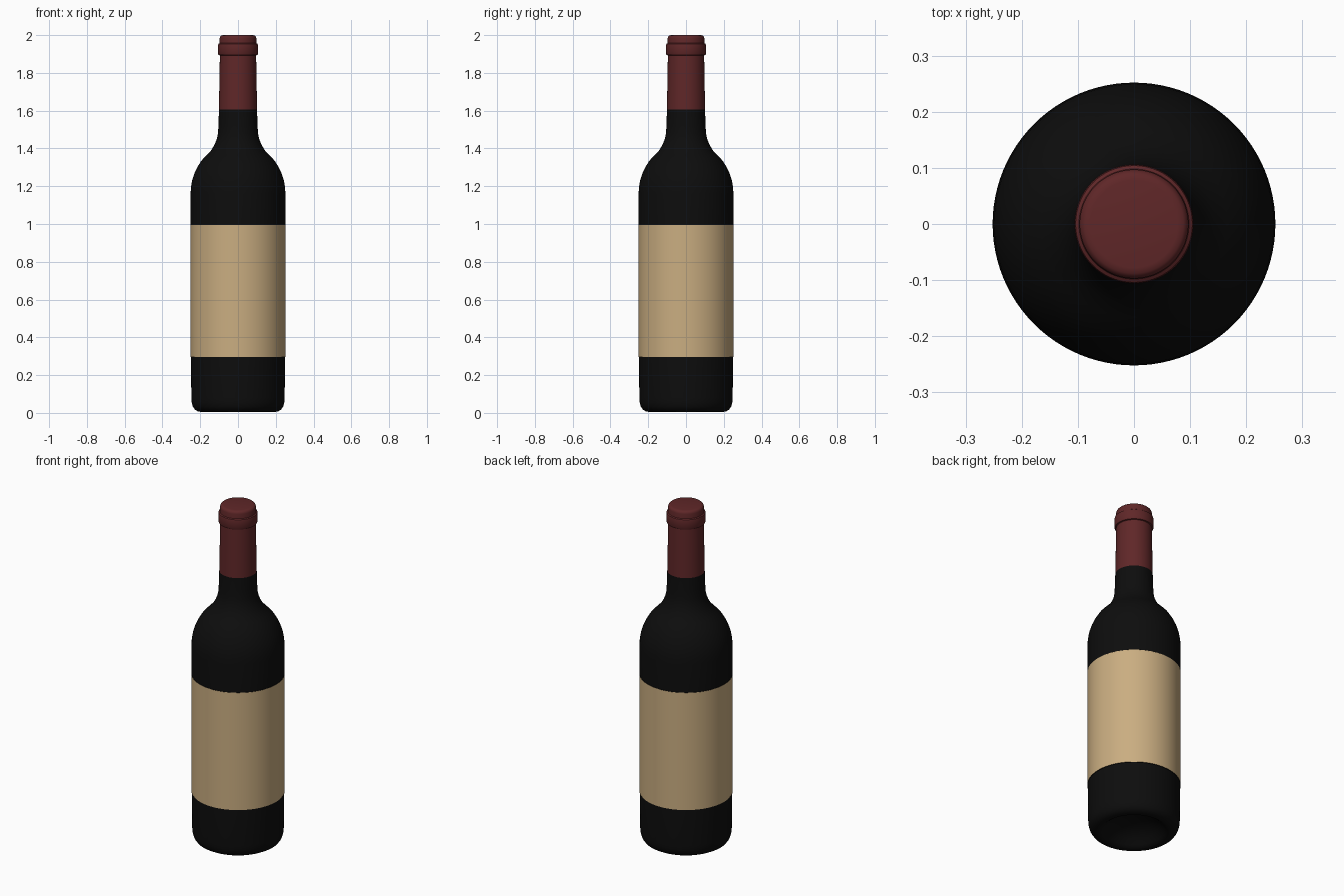
import bpy, bmesh, math

if "Cube" in bpy.data.objects:
    bpy.data.objects.remove(bpy.data.objects["Cube"])

SIDES = 96


def material(name, rgb):
    m = bpy.data.materials.new(name)
    m.diffuse_color = (*rgb, 1.0)
    m.use_nodes = True
    m.node_tree.nodes["Principled BSDF"].inputs["Base Color"].default_value = m.diffuse_color
    return m


glass = material("dark glass", (0.004, 0.004, 0.004))
paper = material("tan paper", (0.59, 0.42, 0.22))
foil = material("dark red foil", (0.115, 0.02, 0.021))


def lathe(name, profile, mats):
    """Revolve (radius, height) points about z; radius 0 closes the end."""
    bm = bmesh.new()
    rings = []
    for r, z in profile:
        if r == 0:
            rings.append([bm.verts.new((0, 0, z))] * SIDES)
        else:
            rings.append([bm.verts.new((r * math.cos(2 * math.pi * i / SIDES),
                                        r * math.sin(2 * math.pi * i / SIDES), z))
                          for i in range(SIDES)])
    for a, b in zip(rings, rings[1:]):
        for i in range(SIDES):
            j = (i + 1) % SIDES
            quad = list(dict.fromkeys([a[i], a[j], b[j], b[i]]))
            bm.faces.new(quad)
    mesh = bpy.data.meshes.new(name)
    bm.to_mesh(mesh)
    bm.free()
    for m in mats:
        mesh.materials.append(m)
    ob = bpy.data.objects.new(name, mesh)
    bpy.context.collection.objects.link(ob)
    bpy.ops.object.select_all(action='DESELECT')
    ob.select_set(True)
    bpy.context.view_layer.objects.active = ob
    bpy.ops.object.shade_smooth_by_angle(angle=math.radians(40))
    return ob


# Bottle: hollow base, straight body, rounded shoulder, slim neck
bottle = lathe("bottle", [
    (0, 0.085), (0.05, 0.081), (0.10, 0.066), (0.14, 0.042), (0.165, 0.018),
    (0.18, 0.007), (0.195, 0.005), (0.212, 0.008), (0.228, 0.017), (0.239, 0.033),
    (0.245, 0.055), (0.247, 0.08), (0.249, 0.295), (0.252, 0.296), (0.252, 0.994),
    (0.251, 0.995), (0.251, 1.16), (0.249, 1.195), (0.243, 1.23), (0.232, 1.265),
    (0.216, 1.30), (0.194, 1.335), (0.166, 1.365), (0.142, 1.39), (0.124, 1.42),
    (0.112, 1.45), (0.106, 1.48), (0.103, 1.53), (0.101, 1.605),
], [glass, paper])

# Label: painted on the body by height
for f in bottle.data.polygons:
    if 0.2955 < f.center.z < 0.9945:
        f.material_index = 1

# Foil capsule with lip ring and rounded top
lathe("foil_capsule", [
    (0.101, 1.604), (0.096, 1.893), (0.103, 1.895), (0.106, 1.902), (0.106, 1.945),
    (0.104, 1.953), (0.098, 1.957), (0.097, 1.962), (0.097, 1.984), (0.094, 1.993),
    (0.088, 1.998), (0.078, 2.0), (0, 2.0),
], [foil])
